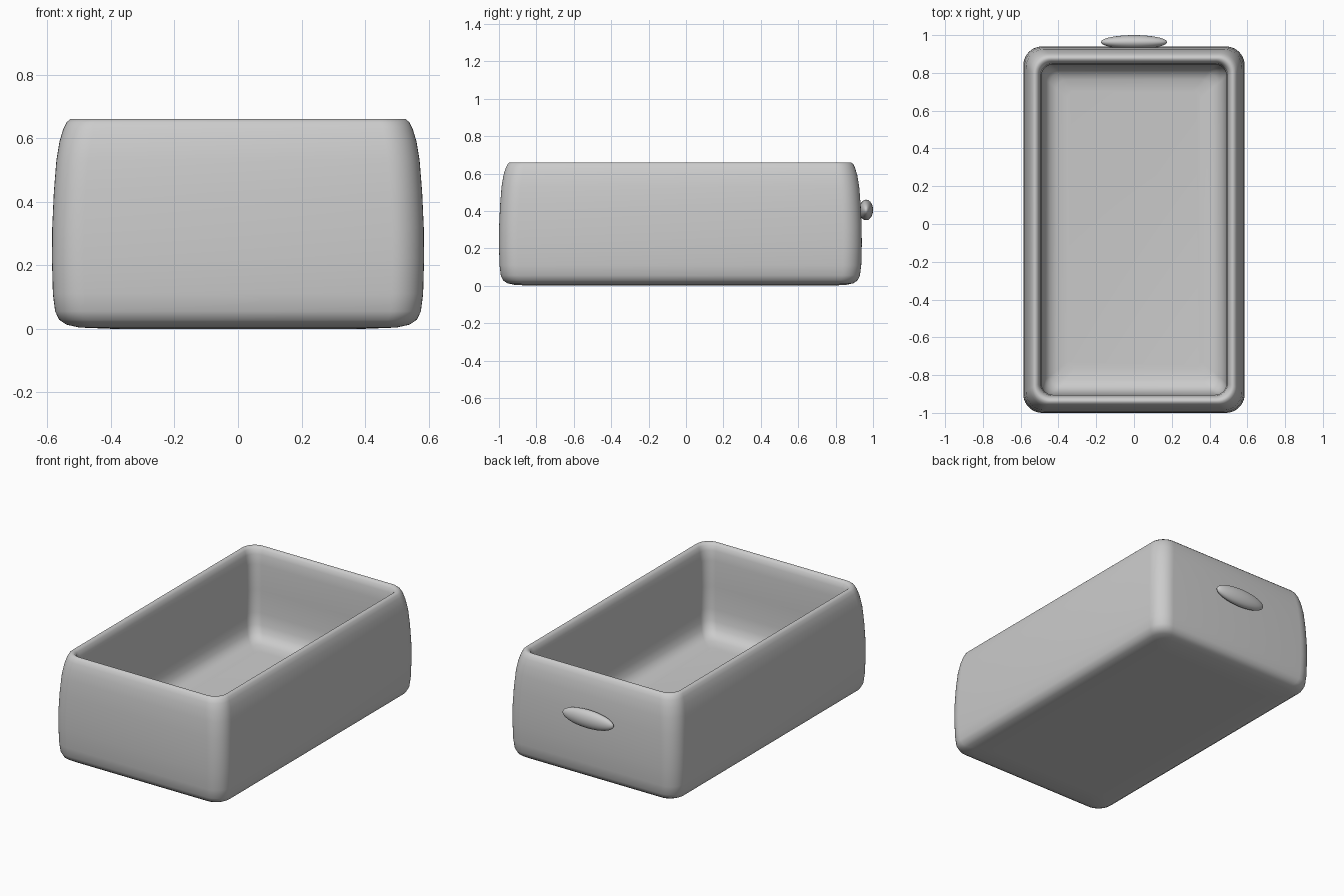
import bpy, bmesh
from math import sin, cos, pi

if "Cube" in bpy.data.objects:
    bpy.data.objects.remove(bpy.data.objects["Cube"])

CY = -0.03   # centre of the tray along y (the handle sticks out at the back)
SEG = 10     # segments per rounded corner


def ring(bm, hx, hy, r, z):
    """Rounded rectangle loop of vertices."""
    loop = []
    for k, (sx, sy) in enumerate([(1, 1), (-1, 1), (-1, -1), (1, -1)]):
        for i in range(SEG + 1):
            a = (k + i / SEG) * pi / 2
            loop.append(bm.verts.new((sx * (hx - r) + r * cos(a),
                                      CY + sy * (hy - r) + r * sin(a), z)))
    return loop


# Tray: (half width, corner radius, height), from underside over the rim to the floor
profile = [
    (0.40, 0.05, 0.000), (0.50, 0.07, 0.004), (0.54, 0.08, 0.013),
    (0.563, 0.09, 0.028), (0.576, 0.095, 0.055), (0.583, 0.10, 0.11),
    (0.586, 0.10, 0.22), (0.585, 0.10, 0.32), (0.580, 0.10, 0.43),
    (0.572, 0.10, 0.53), (0.562, 0.10, 0.59), (0.550, 0.095, 0.63),
    (0.540, 0.09, 0.65), (0.529, 0.085, 0.66), (0.518, 0.08, 0.66),
    (0.505, 0.07, 0.648), (0.496, 0.065, 0.62), (0.490, 0.06, 0.56),
    (0.490, 0.06, 0.40), (0.489, 0.06, 0.26), (0.481, 0.06, 0.19),
    (0.467, 0.06, 0.15), (0.445, 0.055, 0.122), (0.41, 0.05, 0.107),
    (0.35, 0.04, 0.10),
]
bm = bmesh.new()
loops = [ring(bm, hx, hx + 0.384, r, z) for hx, r, z in profile]
for a, b in zip(loops, loops[1:]):
    n = len(a)
    for i in range(n):
        j = (i + 1) % n
        bm.faces.new((a[i], a[j], b[j], b[i]))
bm.faces.new(loops[0][::-1])
bm.faces.new(loops[-1])
bmesh.ops.recalc_face_normals(bm, faces=bm.faces)
for f in bm.faces:
    f.smooth = True
mesh = bpy.data.meshes.new("tray")
bm.to_mesh(mesh)
bm.free()
bpy.context.collection.objects.link(bpy.data.objects.new("tray", mesh))

# Handle: flattened knob on the back wall
bpy.ops.mesh.primitive_uv_sphere_add(segments=40, ring_count=20, radius=1,
                                     location=(0, 0.963, 0.405))
handle = bpy.context.object
handle.name = "handle"
handle.scale = (0.175, 0.037, 0.055)
bpy.ops.object.shade_smooth()
